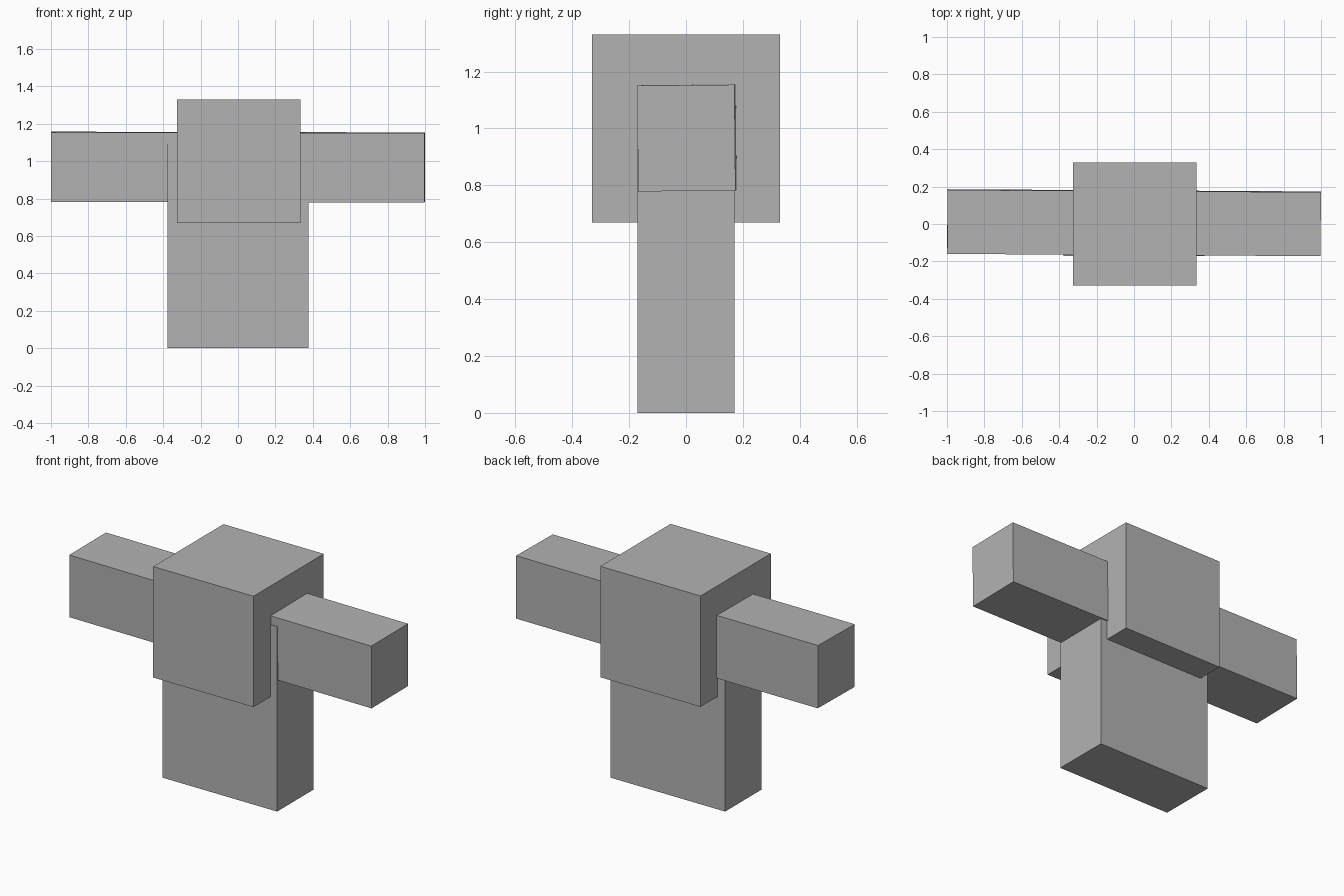
import bpy

# Remove the default cube
default = bpy.data.objects.get("Cube")
if default:
    bpy.data.objects.remove(default, do_unlink=True)

# Single plain grey material
grey = bpy.data.materials.new("plain_grey")
grey.use_nodes = True
colour = (0.45, 0.45, 0.45, 1)
grey.diffuse_color = colour
grey.node_tree.nodes["Principled BSDF"].inputs["Base Color"].default_value = colour


def box(name, centre, size, tilt=(0, 0, 0)):
    bpy.ops.mesh.primitive_cube_add(size=1, location=centre, rotation=tilt)
    part = bpy.context.object
    part.name = name
    part.scale = size
    part.data.materials.append(grey)
    return part


# Upright torso block
box("torso", (0, 0, 0.55), (0.755, 0.342, 1.1))

# Cubic head, in front of and behind the arms
box("head", (0.003, 0, 1.0), (0.66, 0.66, 0.66))

# One bar forms both outstretched arms, very slightly turned
box("arms", (0, 0.007, 0.968), (1.996, 0.342, 0.372), (0.01, 0.002, -0.006))
